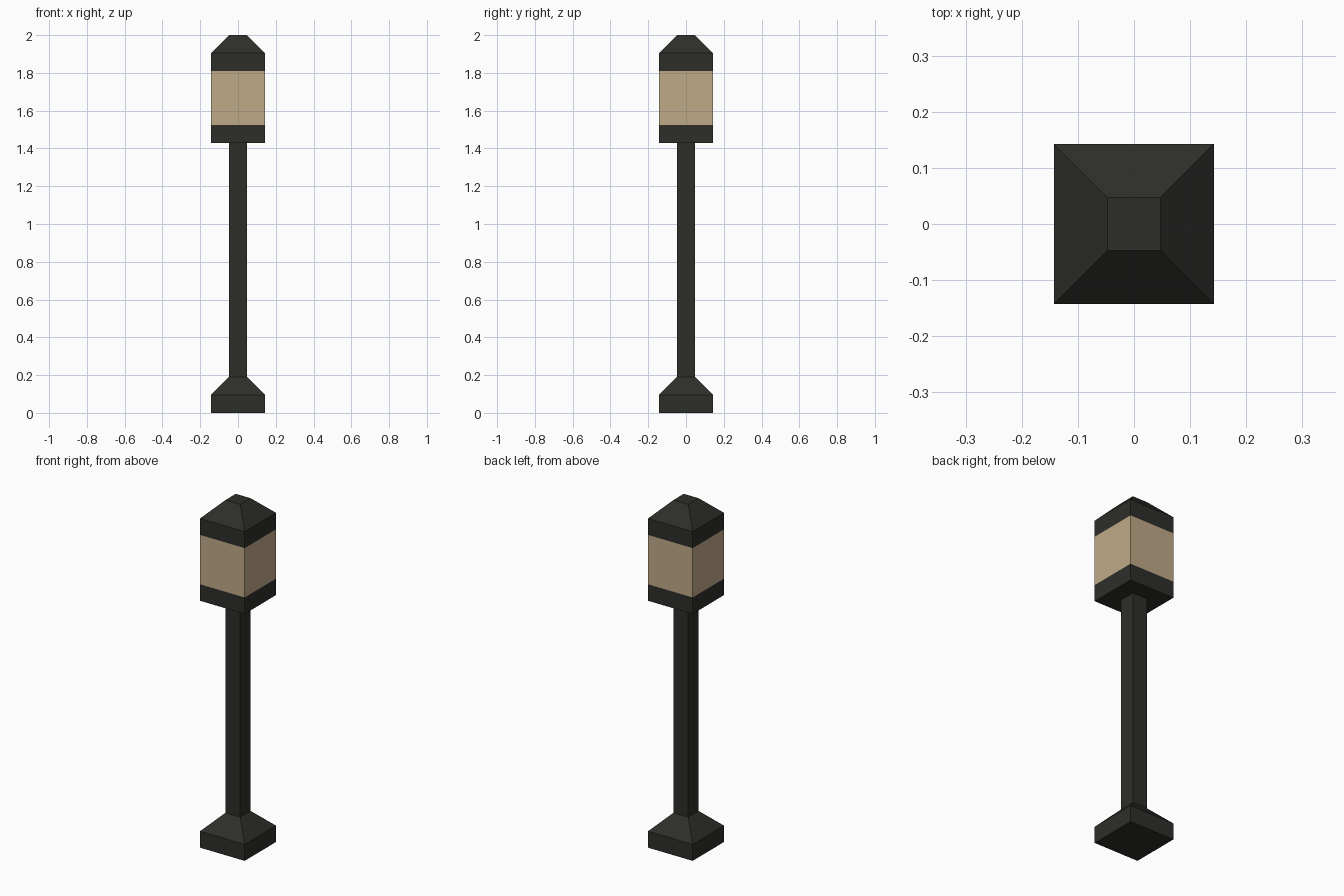
import bpy, bmesh

if "Cube" in bpy.data.objects:
    bpy.data.objects.remove(bpy.data.objects["Cube"])

U = 2 / 21            # modelling unit: the post is 21 units tall
WIDE, THIN = 1.5 * U, 0.5 * U


def material(name, colour):
    mat = bpy.data.materials.new(name)
    mat.diffuse_color = (*colour, 1)
    mat.use_nodes = True
    mat.node_tree.nodes["Principled BSDF"].inputs["Base Color"].default_value = mat.diffuse_color
    return mat


def square_stack(name, profile, mat, capped=True):
    """Skin square rings given as (half width, height)."""
    bm = bmesh.new()
    rings = [[bm.verts.new((sx * w, sy * w, z))
              for sx, sy in ((-1, -1), (1, -1), (1, 1), (-1, 1))]
             for w, z in profile]
    for low, high in zip(rings, rings[1:]):
        for i in range(4):
            j = (i + 1) % 4
            bm.faces.new((low[i], low[j], high[j], high[i]))
    if capped:
        bm.faces.new(rings[0][::-1])
        bm.faces.new(rings[-1])
    mesh = bpy.data.meshes.new(name)
    bm.to_mesh(mesh)
    bm.free()
    mesh.materials.append(mat)
    obj = bpy.data.objects.new(name, mesh)
    bpy.context.collection.objects.link(obj)
    return obj


iron = material("dark_iron", (0.027, 0.028, 0.023))
glow = material("lamp_glass", (0.53, 0.40, 0.25))

# Foot with sloped shoulder
square_stack("base", [(WIDE, 0), (WIDE, U), (THIN, 2 * U)], iron)
# Square post, its ends hidden by the base and lantern
square_stack("pole", [(THIN, 2 * U), (THIN, 15 * U)], iron, capped=False)
# Lantern: tray, glass box, hipped cap
square_stack("lantern_tray", [(WIDE, 15 * U), (WIDE, 16 * U)], iron)
square_stack("lantern_glass", [(WIDE, 16 * U), (WIDE, 19 * U)], glow, capped=False)
square_stack("lantern_cap", [(WIDE, 19 * U), (WIDE, 20 * U), (THIN, 21 * U)], iron)
